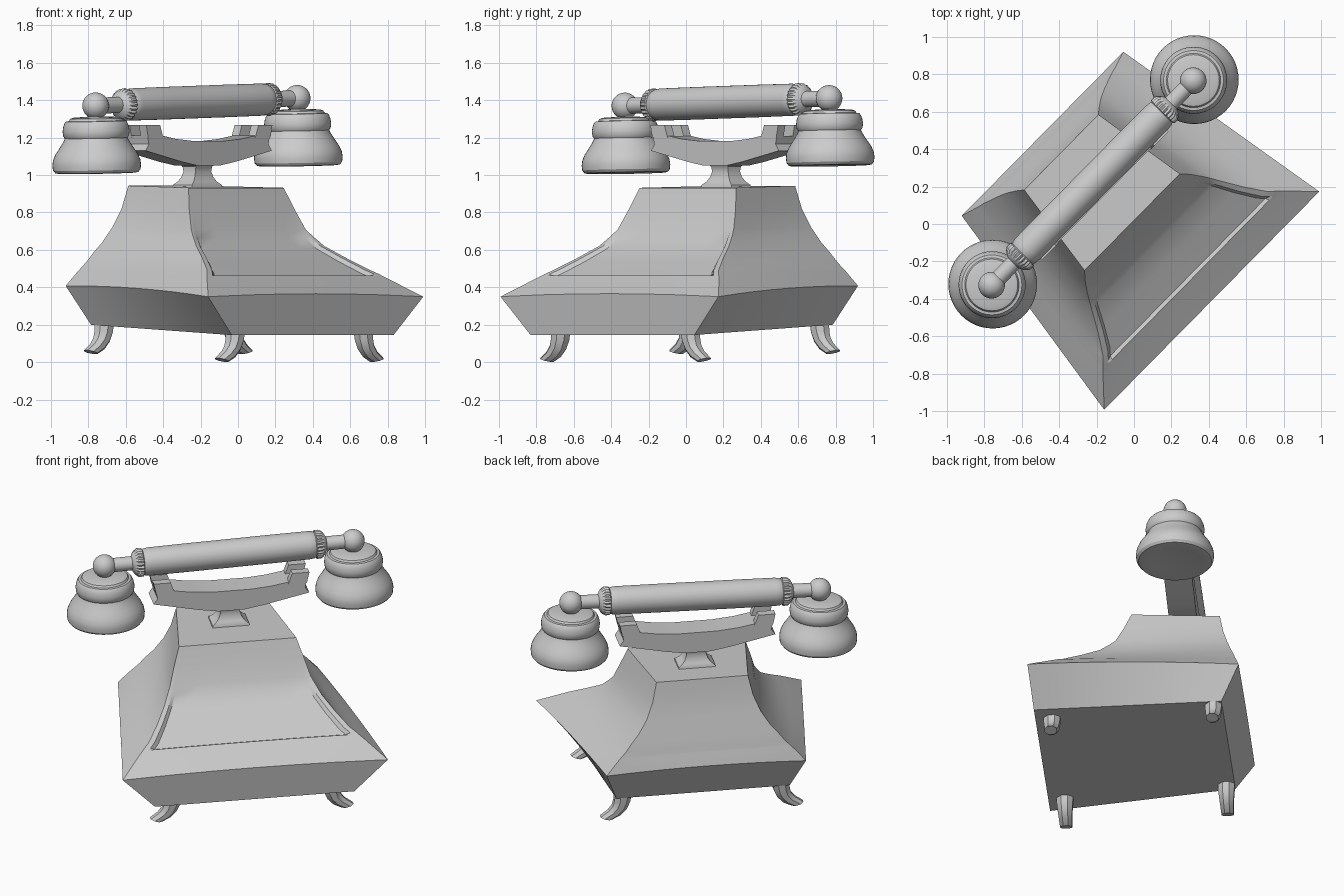
import bpy, bmesh
from math import sin, cos, pi, radians
from mathutils import Matrix, Vector

if "Cube" in bpy.data.objects:
    bpy.data.objects.remove(bpy.data.objects["Cube"])

# Everything is built in a local frame (handset along x, front at -y), then turned
TURN = Matrix.Rotation(radians(45.4), 4, 'Z')
CY = 0.305                       # y of the cradle / handset axis


def finish(name, bm, mat=Matrix(), angle=30):
    bmesh.ops.recalc_face_normals(bm, faces=bm.faces)
    bm.transform(TURN @ mat)
    bmesh.ops.recalc_face_normals(bm, faces=bm.faces)
    me = bpy.data.meshes.new(name)
    bm.to_mesh(me)
    bm.free()
    me.shade_smooth()
    me.set_sharp_from_angle(angle=radians(angle))
    ob = bpy.data.objects.new(name, me)
    bpy.context.collection.objects.link(ob)
    return ob


def loft(name, rings, mat=Matrix(), angle=30):
    """Skin a list of closed point rings and cap both ends."""
    bm = bmesh.new()
    vs = [[bm.verts.new(p) for p in r] for r in rings]
    n = len(vs[0])
    for a, b in zip(vs, vs[1:]):
        for i in range(n):
            bm.faces.new((a[i], a[(i + 1) % n], b[(i + 1) % n], b[i]))
    bm.faces.new(vs[0])
    bm.faces.new(vs[-1])
    return finish(name, bm, mat, angle)


def lathe(name, profile, mat=Matrix(), n=48):
    """Profile of (radius, height[, flute depth])."""
    rings = []
    for r, z, *f in profile:
        d = f[0] if f else 0
        rings.append([((r + d * (-1) ** i) * cos(2 * pi * i / n),
                       (r + d * (-1) ** i) * sin(2 * pi * i / n), z) for i in range(n)])
    return loft(name, rings, mat)


def extrude(name, outline, y0, y1):
    return loft(name, [[(x, y, z) for x, z in outline] for y in (y0, y1)])


# Body: rings from bottom to top (front half-width, front y, front z, back ..., bow, panel depth)
body = [
    (.615, -.560, .145, .535, .575, .200, 0, 0),
    (.818, -.583, .350, .615, .686, .408, 1, 0),
    (.690, -.448, .445, .545, .665, .485, .4, 0),
    (.665, -.425, .462, .530, .660, .500, .3, 0),
    (.655, -.415, .470, .520, .657, .510, .3, 1),
    (.620, -.380, .492, .490, .650, .540, .2, 1),
    (.550, -.275, .555, .450, .636, .590, 0, 1),
    (.488, -.168, .620, .405, .620, .640, 0, .9),
    (.455, -.110, .675, .372, .606, .690, 0, .6),
    (.435, -.078, .710, .352, .596, .720, 0, 0),
    (.400, -.028, .820, .310, .568, .820, 0, 0),
    (.362, .014, .932, .282, .545, .943, 0, 0),
]
FRONT_T = (0, .03, .05, .2, .35, .5, .65, .8, .95, .97)
SIDE_T = (0, .125, .25, .375, .5, .625, .75, .875)
rings = []
for fu, fy, fz, bu, by, bz, bow, depth in body:
    corners = [Vector(c) for c in ((-fu, fy, fz), (fu, fy, fz), (bu, by, bz), (-bu, by, bz))]
    ring = []
    for s in range(4):
        for t in (FRONT_T if s == 0 else SIDE_T):
            p = corners[s].lerp(corners[(s + 1) % 4], t)
            p.z += .016 * bow * 4 * t * (1 - t)
            if s == 0 and .04 < t < .96:
                p += depth * Vector((0, .011, -.016))
            ring.append(p)
    rings.append(ring)
loft("body", rings, angle=26)

# Feet: curled tapered claws (x, z, radius, tilt)
claw = [(.485, .175, .056, 0), (.492, .12, .053, 5), (.508, .078, .048, 14),
        (.54, .042, .043, 22), (.59, .012, .040, 16)]
for end, y, lift in (("front", -.46, 0), ("back", .523, .042)):
    for side, s in (("left", -1), ("right", 1)):
        rings = []
        for x, z, r, a in claw:
            a = radians(a)
            rings.append([(s * (x + r * cos(k) * cos(a)), y + r * sin(k),
                           z + lift + r * cos(k) * sin(a))
                          for k in [(i + .5) * pi / 4 for i in range(8)]])
        loft(f"{end}_{side}_foot", rings)

# Cradle neck: flared rectangular pedestal
neck = [(.115, .075, .93), (.112, .072, .948), (.088, .06, .965), (.070, .05, .99),
        (.060, .045, 1.02), (.062, .05, 1.045), (.10, .07, 1.075)]
loft("cradle_neck", [[(-a, CY - b, z), (a, CY - b, z), (a, CY + b, z), (-a, CY + b, z)]
                     for a, b, z in neck])

# Cradle arm: sagging bar with pinched ends
half = [(.08, 1.05), (.2, 1.07), (.34, 1.1), (.48, 1.13), (.455, 1.165), (.465, 1.21),
        (.35, 1.21), (.25, 1.193), (.12, 1.182)]
extrude("cradle_arm", half + [(-x, z) for x, z in reversed(half)], CY - .085, CY + .085)

# Cradle prongs: a pair at each end
prong = [(.35, 1.2), (.465, 1.2), (.48, 1.268), (.375, 1.268)]
for s in (-1, 1):
    for y0, name in ((CY - .09, "front"), (CY + .035, "back")):
        extrude(f"cradle_{name}_prong", [(s * x, z) for x, z in prong], y0, y0 + .055)

# Handset, tilted slightly along its length
HAND = Matrix.Translation((0, CY + .007, 1.39)) @ Matrix.Rotation(radians(-1.5), 4, 'Y')
ALONG = HAND @ Matrix.Rotation(pi / 2, 4, 'Y')
grip = [(.043, .76), (.043, .60), (.066, .588), (.074, .578, .003), (.084, .562, .004),
        (.084, .535, .004), (.078, .53), (.083, .52), (.086, .49), (.087, .25)]
lathe("handset_grip", [(p[0], -p[1], *p[2:]) for p in grip] + grip[::-1], ALONG)

ball = [(max(.001, .071 * sin(pi * i / 16)), -.071 * cos(pi * i / 16)) for i in range(17)]
cup = [(.15, -.350), (.205, -.360), (.222, -.357), (.234, -.342), (.237, -.315), (.233, -.288),
       (.220, -.258), (.200, -.228), (.182, -.200), (.172, -.182), (.168, -.172),
       (.176, -.160), (.179, -.135), (.175, -.110), (.168, -.092), (.160, -.082),
       (.145, -.080), (.138, -.068), (.120, -.062), (.05, -.058)]
for s, name in ((-1, "mouthpiece"), (1, "earpiece")):
    at = HAND @ Matrix.Translation((s * .767, 0, 0))
    lathe(name + "_ball", ball, at, 32)
    lathe(name + "_cup", cup, at)
